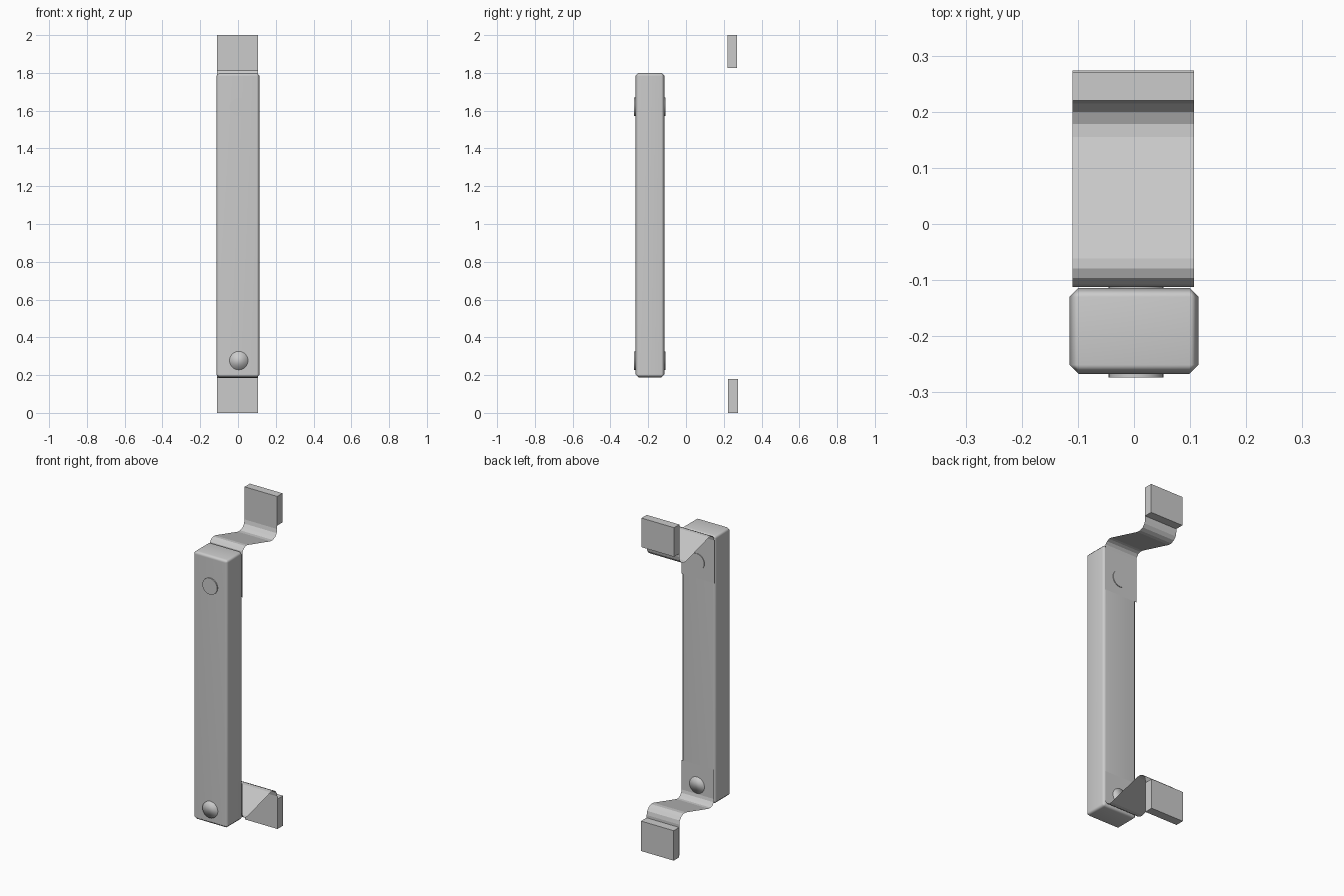
import bpy, bmesh, math
from mathutils import Matrix

if "Cube" in bpy.data.objects:
    bpy.data.objects.remove(bpy.data.objects["Cube"])


def finish(name, bm, smooth=None):
    me = bpy.data.meshes.new(name)
    bm.to_mesh(me)
    bm.free()
    ob = bpy.data.objects.new(name, me)
    bpy.context.collection.objects.link(ob)
    if smooth is not None:
        bpy.ops.object.select_all(action='DESELECT')
        ob.select_set(True)
        bpy.context.view_layer.objects.active = ob
        bpy.ops.object.shade_smooth_by_angle(angle=math.radians(smooth))
    return ob


def box(name, lo, hi, bevel=0, smooth=None):
    bm = bmesh.new()
    bmesh.ops.create_cube(bm, size=1)
    for v in bm.verts:
        v.co = [(a + b) / 2 + c * (b - a) for a, b, c in zip(lo, hi, v.co)]
    if bevel:
        bmesh.ops.bevel(bm, geom=bm.edges[:], offset=bevel, segments=1,
                        profile=0.5, affect='EDGES')
    return finish(name, bm, smooth)


def arc(cy, cz, r, a0, a1, n=4):
    angles = [math.radians(a0 + (a1 - a0) * i / n) for i in range(n + 1)]
    return [(cy + r * math.cos(a), cz + r * math.sin(a)) for a in angles]


def strap(name, end_z, flip):
    # thin S-bent sheet from the bar's back to the mounting plate,
    # its middle run tilted slightly
    tilt = 15.6
    path = [(-0.112, end_z)]
    path += arc(-0.072, 1.777, 0.040, 180, 90 - tilt)
    path += arc(0.169, 1.804, 0.051, -90 - tilt, 0)
    path += [(0.22, 1.99)]
    if flip:
        path = [(y + 0.001, 2 - z) for y, z in path]
    bm = bmesh.new()
    rows = [[bm.verts.new((x, y, z)) for x in (-0.11, 0.107)] for y, z in path]
    for a, b in zip(rows, rows[1:]):
        bm.faces.new((a[0], a[1], b[1], b[0]) if not flip else (b[0], b[1], a[1], a[0]))
    return finish(name, bm)


# grip bar with softened chamfers
bar = box("grip_bar", (-0.115, -0.267, 0.188), (0.115, -0.114, 1.80), 0.016, 60)
bar.modifiers.new("face_normals", 'WEIGHTED_NORMAL').keep_sharp = True

# brackets and mounting plates
strap("upper_strap", 1.52, False)
strap("lower_strap", 1.60, True)
box("upper_plate", (-0.11, 0.22, 1.825), (0.107, 0.27, 2.0))
box("lower_plate", (-0.11, 0.222, 0.0), (0.107, 0.274, 0.18))

# through bolts
for name, z, smooth in (("upper_bolt", 1.62, 30), ("lower_bolt", 0.277, 180)):
    bm = bmesh.new()
    bmesh.ops.create_cone(bm, cap_ends=True, segments=24, radius1=0.049,
                          radius2=0.049, depth=0.166,
                          matrix=Matrix.Translation((0.004, -0.191, z))
                          @ Matrix.Rotation(math.pi / 2, 4, 'X'))
    finish(name, bm, smooth)
